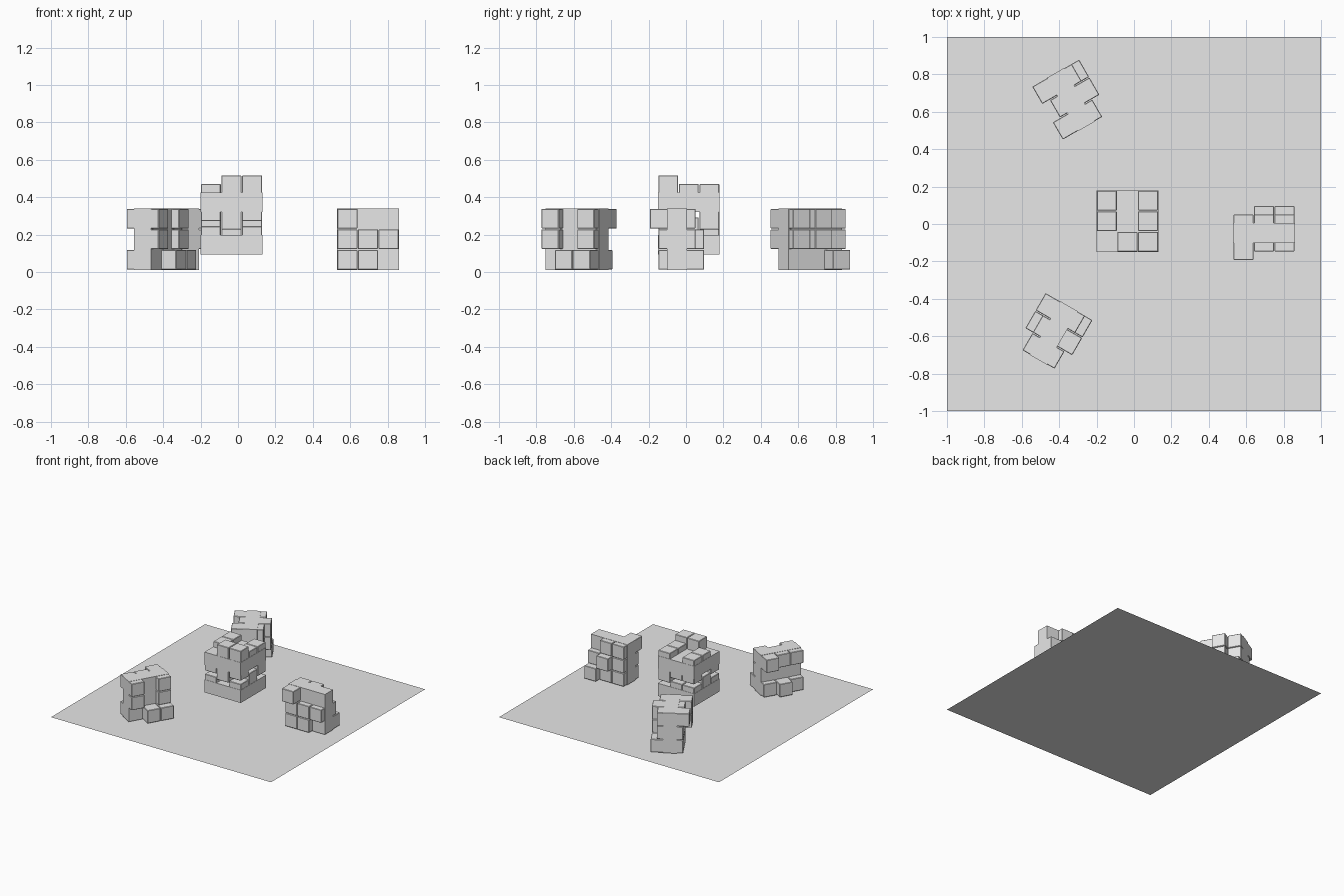
import bpy, bmesh, math
from mathutils import Matrix, Vector

CELL = 0.11     # width of one square of a puzzle piece
CORE = 0.105    # thickness of the solid middle plate
STEP = 0.046    # height of one bump level
GAP = 0.002     # groove around each bump

cube = bpy.data.objects.get("Cube")
if cube:
    bpy.data.objects.remove(cube, do_unlink=True)

grey = bpy.data.materials.new("plain_grey")
grey.use_nodes = True
tone = (0.8, 0.8, 0.8, 1)
grey.diffuse_color = tone
grey.node_tree.nodes["Principled BSDF"].inputs["Base Color"].default_value = tone


def add_box(bm, low, high, bevel=0.0):
    low, high = Vector(low), Vector(high)
    place = Matrix.Translation((low + high) / 2) @ Matrix.Diagonal((*(high - low), 1))
    verts = bmesh.ops.create_cube(bm, size=1, matrix=place)["verts"]
    if bevel:
        edges = list({e for v in verts for e in v.link_edges})
        bmesh.ops.bevel(bm, geom=edges, offset=bevel, segments=1, affect='EDGES')


def finish(name, bm, matrix=Matrix()):
    mesh = bpy.data.meshes.new(name)
    bm.to_mesh(mesh)
    bm.free()
    mesh.materials.append(grey)
    obj = bpy.data.objects.new(name, mesh)
    obj.matrix_world = matrix
    bpy.context.collection.objects.link(obj)


def puzzle_piece(name, centre, rotation, front, back=""):
    """Square plate with bumps; each digit is a bump level, top row first."""
    bm = bmesh.new()
    half = CELL * 1.5
    add_box(bm, (-half, -CORE / 2, -half), (half, CORE / 2, half))
    for side, pattern in ((-1, front), (1, back)):
        for row, levels in enumerate(pattern.split()):
            for col, level in enumerate(levels):
                if level == "0":
                    continue
                x, z = -half + col * CELL, half - (row + 1) * CELL
                inner = side * (CORE / 2 - 0.01)
                outer = side * (CORE / 2 + int(level) * STEP)
                add_box(bm, (x + GAP, min(inner, outer), z + GAP),
                        (x + CELL - GAP, max(inner, outer), z + CELL - GAP), 0.003)
    finish(name, bm, Matrix.Translation(centre) @ rotation)


def turn(angle, axis='Z'):
    return Matrix.Rotation(math.radians(angle), 4, axis)


# Ground sheet
bm = bmesh.new()
bmesh.ops.create_grid(bm, x_segments=1, y_segments=1, size=1)
finish("ground_sheet", bm)

# Pieces standing on edge around the middle
puzzle_piece("standing_piece_left", (0.695, -0.048, 0.175), turn(0),
             "200 111 110", "110 121 112")
puzzle_piece("standing_piece_front", (-0.429, -0.583, 0.175), turn(60),
             "101 101 022", "112 000 121")
puzzle_piece("standing_piece_back", (-0.337, 0.665, 0.175), turn(120),
             "121 121 002", "212 211 011")

# Two pieces lying one above the other in the middle
puzzle_piece("lower_flat_piece", (-0.035, 0.015, 0.146), turn(-90, 'X'),
             "110 222 101")
puzzle_piece("upper_flat_piece", (-0.035, 0.015, 0.372), turn(-90, 'X'),
             "101 101 022", "112 000 121")
